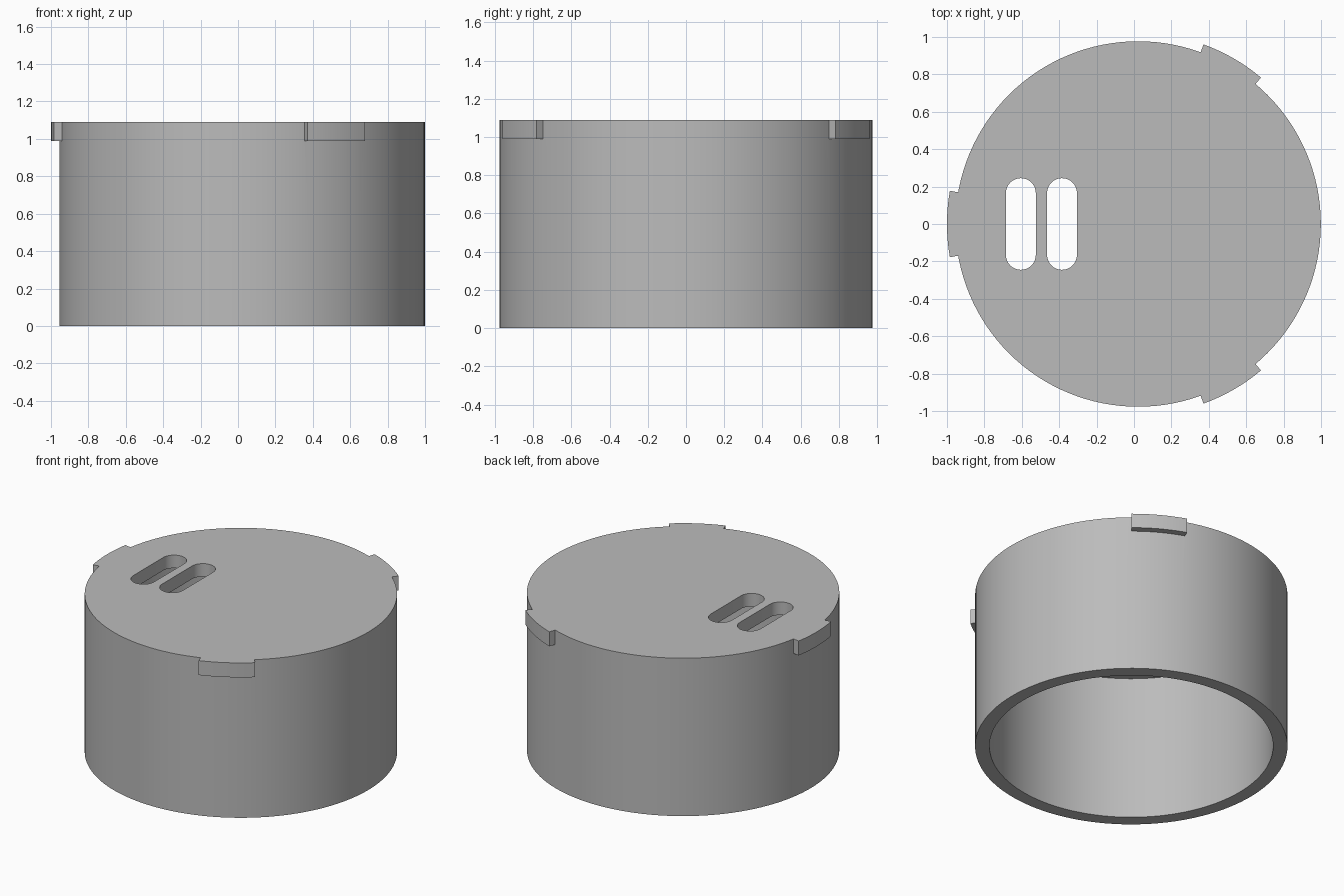
import bpy, bmesh
from math import cos, sin, pi, radians
from mathutils import Matrix

if "Cube" in bpy.data.objects:
    bpy.data.objects.remove(bpy.data.objects["Cube"])

CX = 0.022                      # cap axis
R, R_IN, R_TAB = 0.977, 0.887, 1.022
H, LID, TAB_H = 1.09, 0.09, 0.10

grey = bpy.data.materials.new("plain_grey")
grey.use_nodes = True
colour = (0.5, 0.5, 0.5, 1)
grey.diffuse_color = colour
grey.node_tree.nodes["Principled BSDF"].inputs["Base Color"].default_value = colour


def add_object(name, bm):
    bmesh.ops.recalc_face_normals(bm, faces=bm.faces)
    mesh = bpy.data.meshes.new(name)
    bm.to_mesh(mesh)
    bm.free()
    mesh.materials.append(grey)
    obj = bpy.data.objects.new(name, mesh)
    bpy.context.collection.objects.link(obj)
    return obj


def prism(name, outline, z0, z1):
    bm = bmesh.new()
    face = bm.faces.new([bm.verts.new((x, y, z0)) for x, y in outline])
    ext = bmesh.ops.extrude_face_region(bm, geom=[face])["geom"]
    bmesh.ops.translate(bm, vec=(0, 0, z1 - z0),
                        verts=[v for v in ext if isinstance(v, bmesh.types.BMVert)])
    return add_object(name, bm)


def arc(cx, cy, r, a0, a1, n):
    angles = [a0 + (a1 - a0) * i / n for i in range(n + 1)]
    return [(cx + r * cos(a), cy + r * sin(a)) for a in angles]


def combine(target, tool, operation):
    mod = target.modifiers.new(operation.title(), "BOOLEAN")
    mod.operation, mod.solver, mod.object = operation, "EXACT", tool
    bpy.context.view_layer.objects.active = target
    bpy.ops.object.modifier_apply(modifier=mod.name)
    bpy.data.objects.remove(tool)


# Cup open at the bottom, closed by the lid
circle = arc(CX, 0, R, 0, 2 * pi, 128)[:-1]
cap = prism("cap_body", circle, 0, H)
hollow = prism("hollow", arc(CX, 0, R_IN, 0, 2 * pi, 128)[:-1], -0.1, H - LID)
combine(cap, hollow, "DIFFERENCE")

# Three locking tabs around the top rim
for degrees in (60, 180, 300):
    a, half = radians(degrees), radians(10)
    outline = (arc(CX, 0, R_TAB, a - half, a + half, 8)
               + arc(CX, 0, 0.94, a + half, a - half, 8))
    combine(cap, prism("tab", outline, H - TAB_H, H), "UNION")

# Two rounded slots through the lid
for x in (-0.605, -0.385):
    outline = arc(x, 0.165, 0.08, 0, pi, 16) + arc(x, -0.165, 0.08, pi, 2 * pi, 16)
    combine(cap, prism("slot", outline, H - 0.3, H + 0.1), "DIFFERENCE")

bpy.ops.object.select_all(action="DESELECT")
cap.select_set(True)
bpy.context.view_layer.objects.active = cap
bpy.ops.object.shade_smooth_by_angle(angle=radians(30))
